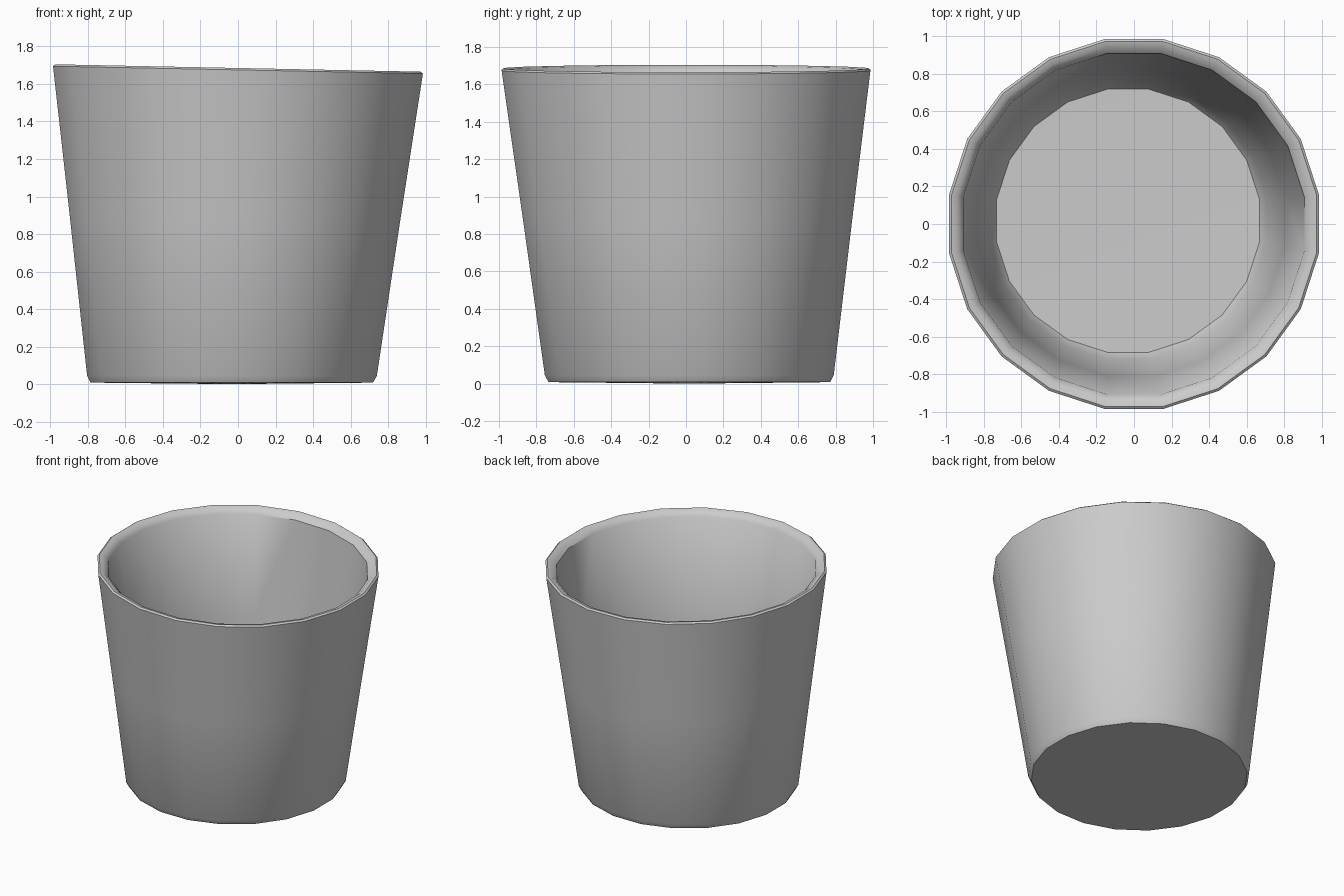
import bpy, bmesh, math

if "Cube" in bpy.data.objects:
    bpy.data.objects.remove(bpy.data.objects["Cube"])

SIDES = 20
TOP_Z = 1.68

# Profile (radius, height) from underside centre, up the outside, over the rim, down inside
PROFILE = [
    (0.762, 0.008), (0.782, 0.045), (0.89, 0.87),
    (0.998, 1.675), (0.985, 1.685), (0.955, 1.678), (0.92, 1.645),
    (0.83, 0.87), (0.745, 0.12), (0.71, 0.07),
]


def place(radius, z, angle):
    """Point on the cup; the base is slightly off-centre and the rim tilts in x."""
    lean = 1 - z / TOP_Z
    x = radius * math.cos(angle) - 0.033 * lean
    y = radius * math.sin(angle) + 0.018 * lean
    return (x, y, z - 0.02 * x * z / TOP_Z)


bm = bmesh.new()
rings = []
for r, z in PROFILE:
    rings.append([bm.verts.new(place(r, z, 2 * math.pi * (i + 0.5) / SIDES))
                  for i in range(SIDES)])

# Walls and rim
for a, b in zip(rings, rings[1:]):
    for i in range(SIDES):
        j = (i + 1) % SIDES
        bm.faces.new((a[i], a[j], b[j], b[i]))


# Underside and inner floor
def cap(ring, z):
    centre = bm.verts.new(place(0, z, 0))
    for i in range(SIDES):
        bm.faces.new((ring[i], ring[(i + 1) % SIDES], centre))


cap(rings[0], 0.0)
cap(rings[-1], 0.06)
bmesh.ops.recalc_face_normals(bm, faces=bm.faces[:])

mesh = bpy.data.meshes.new("cup")
bm.to_mesh(mesh)
bm.free()
cup = bpy.data.objects.new("cup", mesh)
bpy.context.collection.objects.link(cup)

# Smooth walls, crisp base edge
bpy.context.view_layer.objects.active = cup
cup.select_set(True)
bpy.ops.object.shade_smooth_by_angle(angle=math.radians(40))
